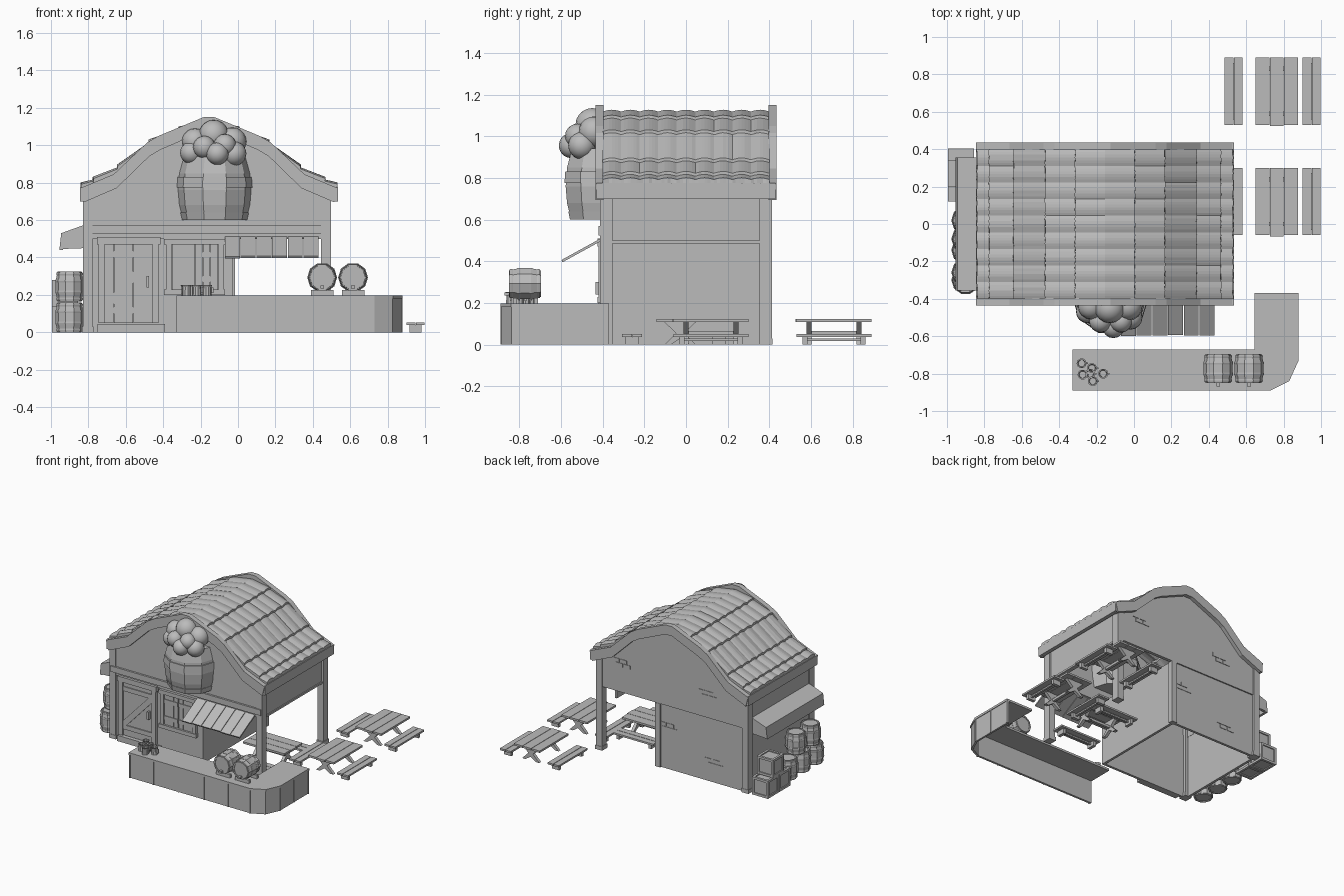
import bpy, bmesh, math, random
from mathutils import Vector, Matrix

random.seed(4)
if "Cube" in bpy.data.objects:
    bpy.data.objects.remove(bpy.data.objects["Cube"])

grey = bpy.data.materials.new("plain_grey")
grey.use_nodes = True
grey.diffuse_color = (0.5, 0.5, 0.5, 1)
grey.node_tree.nodes["Principled BSDF"].inputs["Base Color"].default_value = grey.diffuse_color


def finish(name, bm, matrix=None):
    bmesh.ops.recalc_face_normals(bm, faces=bm.faces)
    if matrix:
        bm.transform(matrix)
    mesh = bpy.data.meshes.new(name)
    bm.to_mesh(mesh)
    bm.free()
    mesh.materials.append(grey)
    obj = bpy.data.objects.new(name, mesh)
    bpy.context.collection.objects.link(obj)
    return obj


def box(name, x0, x1, y0, y1, z0, z1, matrix=None):
    bm = bmesh.new()
    bmesh.ops.create_cube(bm, size=1)
    for v in bm.verts:
        v.co = Vector(((x0 + x1) / 2 + v.co.x * (x1 - x0),
                       (y0 + y1) / 2 + v.co.y * (y1 - y0),
                       (z0 + z1) / 2 + v.co.z * (z1 - z0)))
    return finish(name, bm, matrix)


def prism(name, outline, axis, a, b, matrix=None):
    """Extrude a 2D outline along axis 'y' (outline in x, z) or 'z' (outline in x, y)."""
    put = (lambda p, t: (p[0], t, p[1])) if axis == 'y' else (lambda p, t: (p[0], p[1], t))
    bm = bmesh.new()
    face = bm.faces.new([bm.verts.new(put(p, a)) for p in outline])
    new = bmesh.ops.extrude_face_region(bm, geom=[face])["geom"]
    move = Vector(put((0, 0), b - a))
    bmesh.ops.translate(bm, vec=move, verts=[g for g in new if isinstance(g, bmesh.types.BMVert)])
    return finish(name, bm, matrix)


def lathe(name, profile, sides, matrix):
    bm = bmesh.new()
    rings = [[bm.verts.new((r * math.cos(math.tau * i / sides), r * math.sin(math.tau * i / sides), z))
              for i in range(sides)] for r, z in profile]
    for lo, hi in zip(rings, rings[1:]):
        for i in range(sides):
            j = (i + 1) % sides
            bm.faces.new((lo[i], lo[j], hi[j], hi[i]))
    bm.faces.new(rings[0])
    bm.faces.new(rings[-1])
    return finish(name, bm, matrix)


def barrel(name, place, r, h, sides=10):
    """Bulging staves with raised hoops and a recessed lid."""
    e = r * 0.83
    lathe(name, [(e * .85, .04 * h), (e * .85, 0), (e, 0), (r * .97, .3 * h), (r * .97, .7 * h),
                 (e, h), (e * .85, h), (e * .85, .95 * h)], sides, place)
    for k, (a, b) in enumerate(((.03, .13), (.26, .36), (.64, .74), (.87, .97))):
        hoop = r if 0 < k < 3 else r * .92
        lathe(name + "_hoop", [(hoop * .98, a * h), (hoop, (a + b) / 2 * h), (hoop * .98, b * h)], sides, place)


# Building shell: closed room on one side, open bar on the other
CX = -0.155
for y in (-.395, .375):
    box("room_wall", -.81, -.03, y, y + .02, 0, .51)
box("room_side_wall", -.82, -.8, -.395, .395, 0, .51)
box("bar_wall", -.05, -.03, -.395, .395, 0, .51)
trim_half = [(0.69, .77), (0.51, .845), (0.33, 1.015), (0.27, 1.05), (0.03, 1.15)]
trim_top = [(CX - d, z) for d, z in trim_half] + [(CX + d, z) for d, z in reversed(trim_half)]
trim_low = [(CX + (x - CX) * .97, z - .075) for x, z in trim_top]
gable = [(-0.82, .5)] + [(max(-.82, min(.48, x)), z + .02) for x, z in trim_low] + [(0.48, .5)]
for s, side in ((-1, "front"), (1, "back")):
    prism(side + "_gable_wall", gable, 'y', s * .405, s * .38)
    prism(side + "_roof_trim", trim_top + trim_low[::-1], 'y', s * .435, s * .395)
    for x in (-0.803, 0.47):
        box(side + "_post", x - .026, x + .026, s * .382 - .03, s * .382 + .03, 0, .74)
        box(side + "_post_foot", x - .03, x + .03, s * .382 - .033, s * .382 + .033, 0, .03)
box("inner_post", -.06, -.015, .37, .408, 0, .5)
for x in (-.81, .47):
    box("side_wall_upper", x - .012, x + .012, -.4, .4, .49, .74)
for x in (CX - .675, CX + .675):
    box("eave_board", x - .015, x + .015, -.43, .43, .7, .775)
box("front_beam", -.82, .49, -.42, -.39, .525, .57)
box("side_beam", .455, .49, -.4, .4, .485, .50)

# Scalloped roof courses, mirrored across the ridge
roof = [(0.685, .78), (0.62, .81), (0.49, .875), (0.32, 1.01), (0.16, 1.08), (0, 1.12)]
N = 54
for s in (-1, 1):
    for (d0, z0), (d1, z1) in zip(roof, roof[1:]):
        bm = bmesh.new()
        rows = []
        for d, z in ((d0, z0 + .016), (d1, z1 + .002), (d1, z1 - .03), (d0, z0 - .014)):
            row = []
            for i in range(N + 1):
                wave = abs(math.sin(math.pi * 9 * i / N)) * .009
                jag = random.uniform(-.003, .003) if d == d0 else 0
                row.append(bm.verts.new((CX + s * (d + jag), -.4 + .8 * i / N, z + wave - .004)))
            rows.append(row)
        for k in range(4):
            a, b = rows[k], rows[(k + 1) % 4]
            for i in range(N):
                bm.faces.new((a[i], a[i + 1], b[i + 1], b[i]))
        for i in (0, N):
            bm.faces.new([r[i] for r in rows])
        finish("roof_course", bm)

# Door, with Z brace and step
for i in range(5):
    x = -.715 + i * .052
    box("door_plank", x, x + .0505, -.408, -.39, .05, .47)
for x in (-.745, -.457):
    box("door_jamb", x, x + .032, -.42, -.39, .05, .5)
box("door_lintel", -.755, -.415, -.425, -.39, .47, .51)
for z in (.1, .4):
    box("door_rail", -.71, -.46, -.416, -.39, z, z + .035)
prism("door_brace", [(-.71, .135), (-.68, .135), (-.46, .37), (-.46, .4), (-.49, .4), (-.71, .165)], 'y', -.416, -.39)
box("door_handle", -.49, -.475, -.435, -.41, .24, .3)
box("door_step", -.75, -.39, -.43, -.39, 0, .045)

# Shuttered window
for x in (-.385, -.105):
    box("window_jamb", x, x + .03, -.42, -.39, .2, .5)
for z in (.2, .47):
    box("window_rail", -.395, -.07, -.425, -.39, z, z + .03)
for x in (-.352, -.228):
    for i in range(3):
        box("shutter_plank", x + i * .04, x + i * .04 + .0385, -.41, -.39, .23, .47)
    for z in (.27, .4):
        box("shutter_rail", x, x + .117, -.415, -.39, z, z + .03)

# Plank awning over the bar
slope = math.atan2(.11, .2)
for i in range(6):
    x = -.07 + i * .084
    m = Matrix.Translation((x, -.4, .515)) @ Matrix.Rotation(slope, 4, 'X')
    box("awning_plank", 0, .08, -.228 + random.uniform(0, .008), 0, -.012, 0, m)

# Giant foaming mug sign on the gable
sign = Matrix.Translation((-.125, -.385, .6))
lathe("sign_mug", [(.175, 0), (.195, .08), (.202, .16), (.195, .25), (.17, .34)], 10, sign)
for a, b, r, t in ((0, .04, .18, .189), (.175, .23, .208, .204)):
    lathe("sign_hoop", [(r, a), (t, b)], 10, sign)
foam = [(-.13, -.45, 1.055, .08), (-.23, -.44, 1.02, .07), (-.03, -.44, 1.02, .075), (-.11, -.55, .955, .06),
        (-.25, -.47, .96, .06), (-.02, -.5, .955, .065), (-.18, -.52, .99, .06), (-.07, -.52, 1.0, .06)]
for x, y, z, r in foam:
    bm = bmesh.new()
    bmesh.ops.create_uvsphere(bm, u_segments=16, v_segments=10, radius=r)
    ball = finish("foam_ball", bm, Matrix.Translation((x, y, z)))
    ball.data.shade_smooth()

# L-shaped counter, open at the back, with a chamfered corner
outer = [(-.33, -.885), (.73, -.885), (.827, -.837), (.875, -.73), (.875, -.37)]
inner = [(.86, -.37), (.86, -.725), (.815, -.825), (.725, -.868), (-.33, -.868)]
prism("counter_top", [(-.33, -.89), (.73, -.89), (.83, -.84), (.88, -.73), (.88, -.37),
                      (.645, -.37), (.645, -.67), (-.33, -.67)], 'z', .18, .197)
prism("counter_front", outer + inner, 'z', 0, .18)
for x in (-.325, -.12, .1, .32, .53, .72):
    box("counter_batten", x, x + .008, -.89, -.87, 0, .185)
for y in (-.73, -.56, -.38):
    box("counter_batten_side", .86, .88, y, y + .008, 0, .185)

# Kegs and mugs on the counter
for x in (.45, .615):
    barrel("counter_keg", Matrix.Translation((x, -.695, .293)) @ Matrix.Rotation(math.pi / 2, 4, 'X'), .08, .155)
    for y in (-.83, -.73):
        box("keg_cradle", x - .06, x + .06, y, y + .02, .195, .225)
    box("keg_tap", x - .01, x + .01, -.87, -.84, .235, .25)
for x, y in ((-.28, -.745), (-.225, -.77), (-.165, -.8), (-.275, -.805), (-.22, -.84), (-.235, -.8)):
    lathe("mug", [(.024, 0), (.022, .045), (.027, .055), (.02, .055), (.018, .03)], 10,
          Matrix.Translation((x, y, .197)))
    box("mug_handle", x + .022, x + .034, y - .004, y + .004, .21, .24)


# Picnic sets: table with a bench on either side
def bench(m, cx):
    for s in (-1, 1):
        box("bench_plank", cx + s * .025 - .023, cx + s * .025 + .023, -.18, .18, .038, .052, m)
        box("bench_leg", cx - .032, cx + .032, s * .14 - .012, s * .14 + .012, .0, .038, m)
    box("bench_stretcher", cx - .008, cx + .008, -.14, .14, .018, .03, m)


def picnic(m):
    for i in range(3):
        x = -.1125 + i * .076
        box("table_plank", x, x + .073, -.18 - .006 * (i == 1), .18, .108, .123, m)
    for s in (-1, 1):
        prism("table_leg", [(-.075, 0), (-.045, 0), (0, .03), (.045, 0), (.075, 0), (.02, .055),
                            (.075, .108), (-.075, .108), (-.02, .055)], 'y', s * .12 - .012, s * .12 + .012, m)
    box("table_stretcher", -.01, .01, -.13, .13, .045, .065, m)
    bench(m, -.23)
    bench(m, .187)


picnic(Matrix.Translation((.763, .71, 0)))
picnic(Matrix.Translation((.763, .12, 0)))
picnic(Matrix.Translation((.32, -.028, 0)) @ Matrix.Rotation(math.pi / 2, 4, 'Z'))

# Side canopy sheltering barrels and crates
prism("side_canopy", [(-.82, .575), (-.945, .53), (-.955, .44), (-.935, .44), (-.93, .505), (-.82, .545)], 'y', -.355, .355)
for y in (-.355, .335):
    prism("canopy_end", [(-.82, .57), (-.945, .53), (-.95, .445), (-.82, .45)], 'y', y, y + .02)
for z, ys in ((0, (.02, -.14, -.3)), (.165, (-.08, -.26))):
    for y in ys:
        barrel("side_barrel", Matrix.Translation((-.9, y, z)), .077, .16)


def crate(y, z, x=-.925, h=.07):
    box("crate", x - h + .008, x + h - .008, y - h + .008, y + h - .008, z + .008, z + 2 * h - .008)
    for a in (-h, h - .018):
        for b in (-h, h - .018):
            box("crate_edge", x + a, x + a + .018, y + b, y + b + .018, z, z + 2 * h)
            box("crate_rail", x + a, x + a + .018, y - h, y + h, z + h + b, z + h + b + .018)
            box("crate_rail", x - h, x + h, y + a, y + a + .018, z + h + b, z + h + b + .018)


crate(.333, 0)
crate(.19, 0)
crate(.27, .14)

# Scattered raised bricks on the back wall
for x, z in ((-.6, .12), (-.2, .3), (-.55, .65), (.2, .7)):
    for k in range(4):
        u, w = x + (k % 2) * .065 + (k // 2) * .03, z + (k // 2) * .032
        y = .405 if z > .5 else .395
        box("loose_brick", u, u + .06, y - .01, y + .004, w, w + .028)
